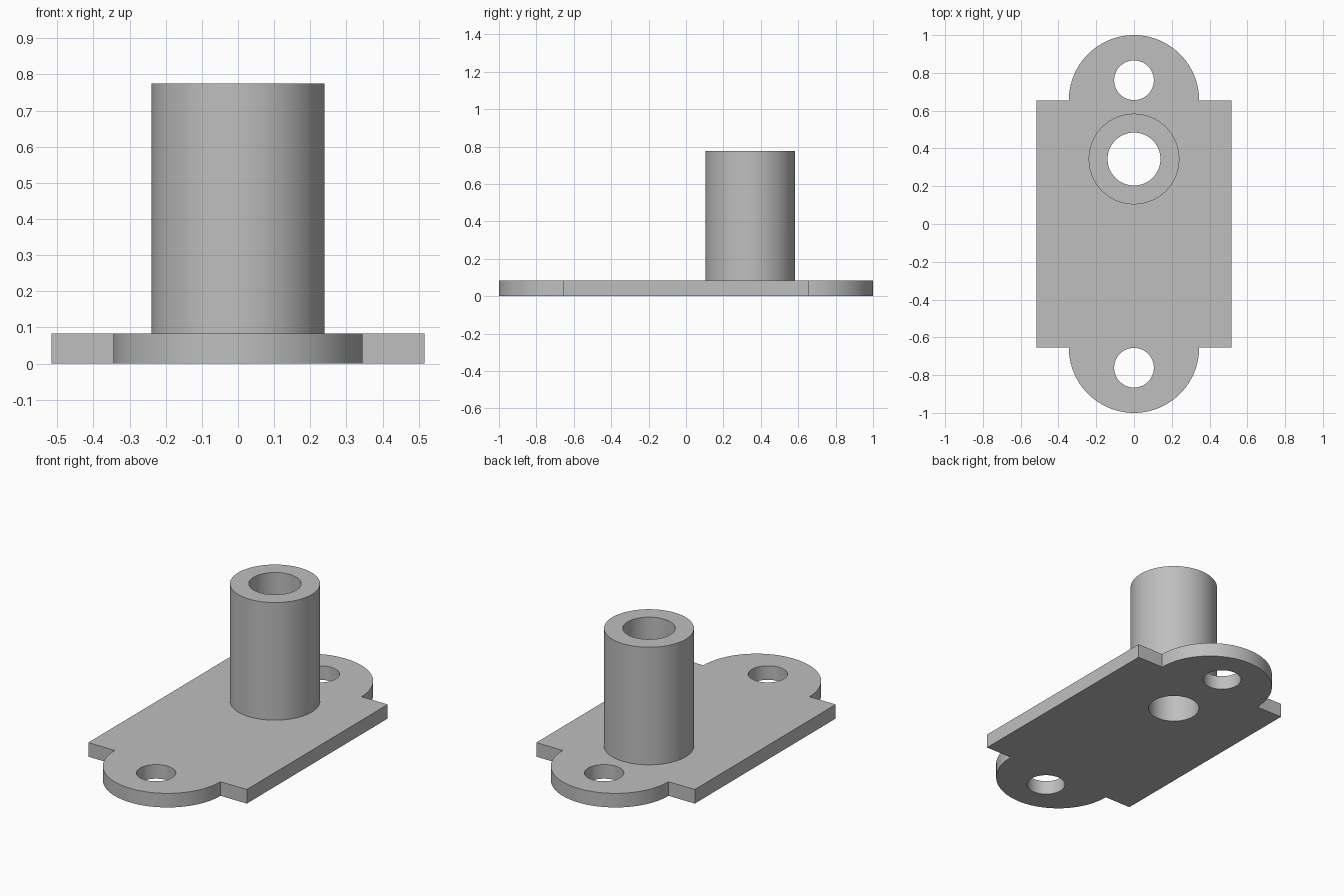
import bpy, bmesh, math

if "Cube" in bpy.data.objects:
    bpy.data.objects.remove(bpy.data.objects["Cube"])

PLATE_X, PLATE_Y, PLATE_T = 0.516, 0.655, 0.083
LUG_R, HOLE_Y, HOLE_R = 0.345, 0.761, 0.105
BOSS_Y, BOSS_R, BORE_R, TOP = 0.344, 0.24, 0.14, 0.775

grey = bpy.data.materials.new("plain grey")
grey.diffuse_color = (0.52, 0.52, 0.52, 1)
grey.use_nodes = True
grey.node_tree.nodes["Principled BSDF"].inputs["Base Color"].default_value = grey.diffuse_color


def cylinder(name, y, r, z0, z1):
    bpy.ops.mesh.primitive_cylinder_add(vertices=96, radius=r, depth=z1 - z0,
                                        location=(0, y, (z0 + z1) / 2))
    ob = bpy.context.object
    ob.name = name
    ob.data.materials.append(grey)
    return ob


def combine(target, other, operation):
    mod = target.modifiers.new(operation, 'BOOLEAN')
    mod.operation, mod.solver, mod.object = operation, 'EXACT', other
    bpy.context.view_layer.objects.active = target
    bpy.ops.object.modifier_apply(modifier=mod.name)
    bpy.data.objects.remove(other)


# Base plate: rectangle with a half-round lug at each end
half = [(PLATE_X, PLATE_Y)]
half += [(LUG_R * math.cos(math.pi * i / 48), PLATE_Y + LUG_R * math.sin(math.pi * i / 48))
         for i in range(49)]
half += [(-PLATE_X, PLATE_Y)]
outline = half + [(-x, -y) for x, y in half]
bm = bmesh.new()
face = bm.faces.new([bm.verts.new((x, y, 0)) for x, y in outline])
ext = bmesh.ops.extrude_face_region(bm, geom=[face])
for v in ext["geom"]:
    if isinstance(v, bmesh.types.BMVert):
        v.co.z = PLATE_T
bmesh.ops.recalc_face_normals(bm, faces=bm.faces)
mesh = bpy.data.meshes.new("flanged_base")
bm.to_mesh(mesh)
bm.free()
mesh.materials.append(grey)
base = bpy.data.objects.new("flanged_base", mesh)
bpy.context.collection.objects.link(base)

# Tube boss, then its through bore and the two mounting holes
combine(base, cylinder("boss", BOSS_Y, BOSS_R, 0.04, TOP), 'UNION')
combine(base, cylinder("bore_cutter", BOSS_Y, BORE_R, -0.2, 1.0), 'DIFFERENCE')
for side in (1, -1):
    combine(base, cylinder("hole_cutter", side * HOLE_Y, HOLE_R, -0.2, 0.3), 'DIFFERENCE')

# Smooth round walls, sharp edges
bpy.ops.object.select_all(action='DESELECT')
base.select_set(True)
bpy.context.view_layer.objects.active = base
bpy.ops.object.shade_smooth_by_angle(angle=math.radians(30))
